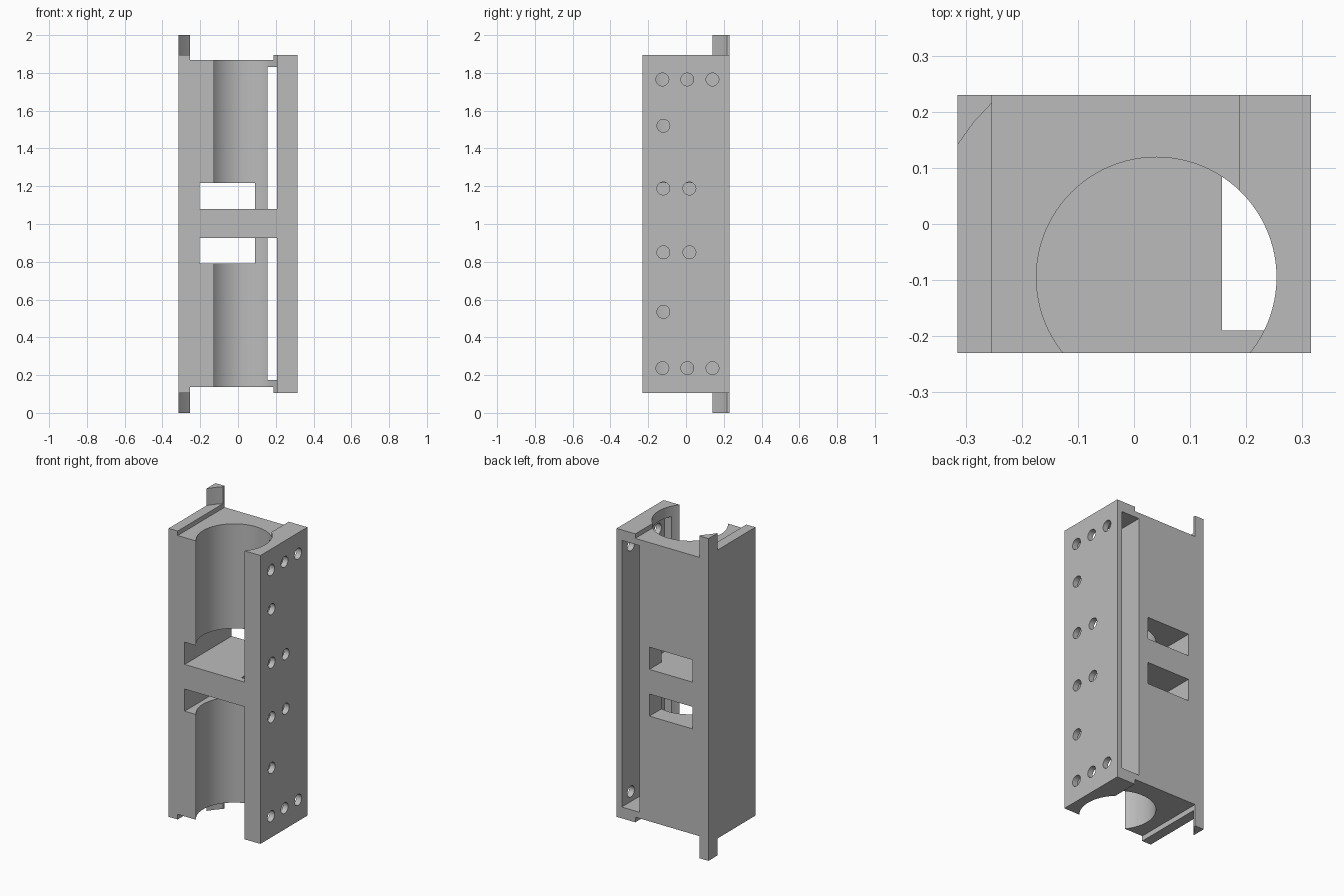
import bpy
import bmesh
from math import pi
from mathutils import Matrix

default = bpy.data.objects.get("Cube")
if default:
    bpy.data.objects.remove(default, do_unlink=True)

grey = bpy.data.materials.new("plain grey")
grey.use_nodes = True
grey.diffuse_color = (0.5, 0.5, 0.5, 1)
grey.node_tree.nodes["Principled BSDF"].inputs["Base Color"].default_value = (0.5, 0.5, 0.5, 1)


def make_object(name, bm):
    bmesh.ops.recalc_face_normals(bm, faces=bm.faces)
    mesh = bpy.data.meshes.new(name)
    bm.to_mesh(mesh)
    bm.free()
    mesh.materials.append(grey)
    obj = bpy.data.objects.new(name, mesh)
    bpy.context.collection.objects.link(obj)
    return obj


def box(name, xs, ys, zs):
    bm = bmesh.new()
    bmesh.ops.create_cube(bm, size=1)
    for v in bm.verts:
        v.co = [r[0] if c < 0 else r[1] for c, r in zip(v.co, (xs, ys, zs))]
    return make_object(name, bm)


def cylinder(name, centre, radius, depth, segments, axis="Z"):
    bm = bmesh.new()
    turn = Matrix.Rotation(pi / 2, 4, "Y") if axis == "X" else Matrix()
    bmesh.ops.create_cone(bm, cap_ends=True, segments=segments, radius1=radius,
                          radius2=radius, depth=depth,
                          matrix=Matrix.Translation(centre) @ turn)
    return make_object(name, bm)


def prism(name, outline, low, high):
    bm = bmesh.new()
    face = bm.faces.new([bm.verts.new((x, y, low)) for x, y in outline])
    moved = bmesh.ops.extrude_face_region(bm, geom=[face])["geom"]
    bmesh.ops.translate(bm, vec=(0, 0, high - low),
                        verts=[g for g in moved if isinstance(g, bmesh.types.BMVert)])
    return make_object(name, bm)


def activate(obj):
    bpy.ops.object.select_all(action="DESELECT")
    obj.select_set(True)
    bpy.context.view_layer.objects.active = obj


def cut(target, cutter):
    cutter.hide_render = True
    mod = target.modifiers.new("cut", "BOOLEAN")
    mod.operation = "DIFFERENCE"
    mod.solver = "EXACT"
    mod.object = cutter
    activate(target)
    bpy.ops.object.modifier_apply(modifier=mod.name)
    bpy.data.objects.remove(cutter, do_unlink=True)


# Main housing block
housing = box("housing", (-0.315, 0.315), (-0.23, 0.23), (0.105, 1.895))

# Shallow recesses across both ends
for low, high in ((1.867, 2.1), (-0.1, 0.137)):
    cut(housing, box("end_recess", (-0.253, 0.187), (-0.4, 0.4), (low, high)))

# Two open-fronted bores, leaving a partition between them
for low, high in ((-0.1, 0.927), (1.08, 2.1)):
    cut(housing, cylinder("bore", (0.04, -0.095, (low + high) / 2), 0.214, high - low, 96))

# Windows beside the partition, right through the block
for low, high in ((0.79, 0.927), (1.08, 1.218)):
    cut(housing, box("window", (-0.205, 0.09), (-0.4, 0.4), (low, high)))

# Tall cable slot, open at the back
cut(housing, box("cable_slot", (0.157, 0.28), (-0.19, 0.4), (0.175, 1.83)))

# Screw holes in the thin side wall
rows = {0.237: (-0.125, 0.007, 0.14), 0.535: (-0.12,), 0.85: (-0.12, 0.018),
        1.188: (-0.12, 0.018), 1.52: (-0.12,), 1.765: (-0.125, 0.007, 0.14)}
for z, places in rows.items():
    for y in places:
        cut(housing, cylinder("screw_hole", (0.31, y, z), 0.034, 0.1, 32, "X"))

# Locating tabs at the back corner of each end
outline = [(-0.315, 0.14), (-0.285, 0.182), (-0.253, 0.216), (-0.253, 0.23), (-0.315, 0.23)]
tabs = [prism("top_tab", outline, 1.895, 2), prism("bottom_tab", outline, 0, 0.105)]

for part in [housing] + tabs:
    activate(part)
    bpy.ops.object.shade_smooth_by_angle(angle=pi / 6)
